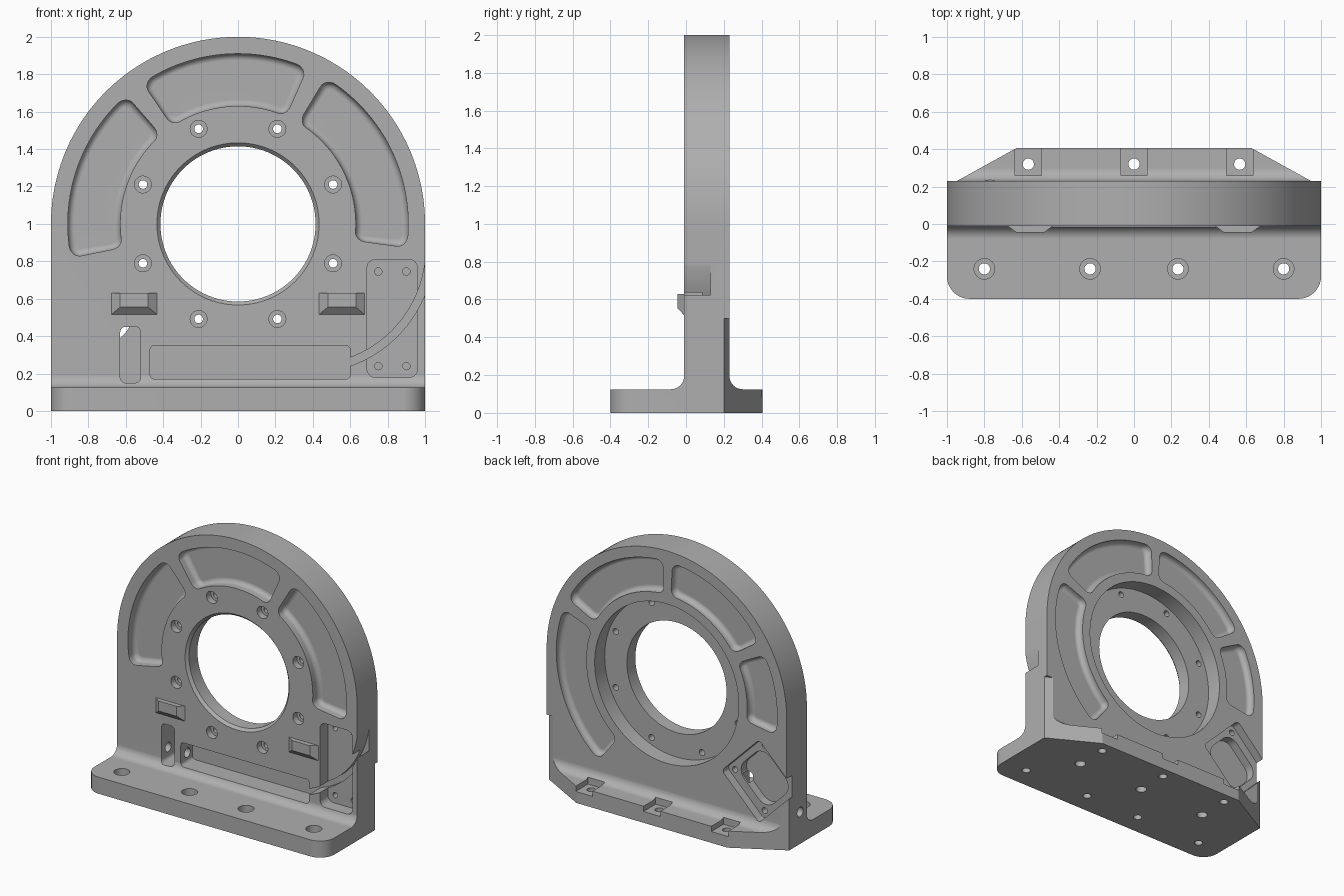
import bpy, bmesh
from math import sin, cos, pi, radians
from mathutils import Vector

default = bpy.data.objects.get("Cube")
if default:
    bpy.data.objects.remove(default, do_unlink=True)

metal = bpy.data.materials.new("machined_grey")
metal.use_nodes = True
GREY = (0.43, 0.43, 0.43, 1)
metal.diffuse_color = GREY
metal.node_tree.nodes["Principled BSDF"].inputs["Base Color"].default_value = GREY

FRONT, BACK, BASE_TOP = -0.01, 0.23, 0.125


def loft(name, rings):
    """Closed solid through rings of equal point count."""
    bm = bmesh.new()
    loops = [[bm.verts.new(p) for p in ring] for ring in rings]
    for a, b in zip(loops, loops[1:]):
        for i in range(len(a)):
            j = (i + 1) % len(a)
            bm.faces.new((a[i], a[j], b[j], b[i]))
    bm.faces.new(loops[0])
    bm.faces.new(loops[-1])
    bmesh.ops.recalc_face_normals(bm, faces=bm.faces)
    mesh = bpy.data.meshes.new(name)
    bm.to_mesh(mesh)
    bm.free()
    mesh.materials.append(metal)
    obj = bpy.data.objects.new(name, mesh)
    bpy.context.collection.objects.link(obj)
    return obj


def prism(name, pts, axis, lo, hi):
    """Extrude a 2D outline along x (pts y,z), y (pts x,z) or z (pts x,y)."""
    place = {"x": lambda p, t: (t, p[0], p[1]),
             "y": lambda p, t: (p[0], t, p[1]),
             "z": lambda p, t: (p[0], p[1], t)}[axis]
    return loft(name, [[place(p, t) for p in pts] for t in (lo, hi)])


def arc(cx, cy, r, a0, a1, n):
    return [(cx + r * cos(radians(a0 + (a1 - a0) * i / n)),
             cy + r * sin(radians(a0 + (a1 - a0) * i / n))) for i in range(n + 1)]


def circle(cx, cy, r, n=32):
    return arc(cx, cy, r, 0, 360, n)[:-1]


def rounded_rect(cx, cy, w, h, r, turn=0):
    pts = []
    for k, (sx, sy) in enumerate([(1, 1), (-1, 1), (-1, -1), (1, -1)]):
        pts += arc(sx * (w / 2 - r), sy * (h / 2 - r), r, 90 * k, 90 * k + 90, 6)
    c, s = cos(radians(turn)), sin(radians(turn))
    return [(cx + c * x - s * y, cy + s * x + c * y) for x, y in pts]


def rect(x0, x1, y0, y1):
    return [(x0, y0), (x1, y0), (x1, y1), (x0, y1)]


def combine(target, tool, operation="DIFFERENCE"):
    mod = target.modifiers.new("cut", "BOOLEAN")
    mod.operation, mod.solver, mod.object = operation, "EXACT", tool
    bpy.context.view_layer.objects.active = target
    bpy.ops.object.modifier_apply(modifier=mod.name)
    bpy.data.objects.remove(tool, do_unlink=True)


def cut(pts, axis, lo, hi):
    combine(body, prism("cutter", pts, axis, lo, hi))


def sector_ring(r0, r1, a0, a1, inset, y):
    """Rounded ring sector: a rounded rectangle bent around the bore axis."""
    mid = (r0 + r1) / 2
    length = radians(a1 - a0) * mid
    flat = rounded_rect(0, 0, length - 2 * inset, r1 - r0 - 2 * inset, 0.055 - inset)
    ring = []
    for i, p in enumerate(flat):
        q = Vector(flat[(i + 1) % len(flat)])
        p = Vector(p)
        steps = 28 if (q - p).length > 0.3 else 1
        ring += [p.lerp(q, k / steps) for k in range(steps)]
    centre = radians(a0 + a1) / 2
    return [((mid + v) * cos(centre + u / mid), y, 1 + (mid + v) * sin(centre + u / mid))
            for u, v in ring]


def sector_pocket(r0, r1, a0, a1, face, depth, inward):
    """Weight-saving pocket with a filleted floor."""
    f = 0.035
    rings = [sector_ring(r0, r1, a0, a1, 0, face - 0.05 * inward)]
    for k in range(6):
        t = k / 5 * pi / 2
        rings.append(sector_ring(r0, r1, a0, a1, f * (1 - cos(t)),
                                 face + inward * (depth - f + f * sin(t))))
    combine(body, loft("cutter", rings))


# Upright and foot: one filleted cross-section, trimmed to the arch
section = [(-0.4, 0), (0.405, 0), (0.405, BASE_TOP)]
section += arc(BACK + 0.07, BASE_TOP + 0.07, 0.07, 270, 180, 8)
section += [(BACK, 2.2), (FRONT, 2.2)]
section += arc(FRONT - 0.07, BASE_TOP + 0.07, 0.07, 0, -90, 8)
section += [(-0.4, BASE_TOP)]
body = prism("bearing_bracket", section, "x", -1.2, 1.2)
arch = [(-1, -0.2), (1, -0.2)] + arc(0, 1, 1, 0, 180, 96)
combine(body, prism("arch_trim", arch, "y", -1, 1), "INTERSECT")

# Foot corners: rounded in front, slanted behind
for s in (-1, 1):
    corner = arc(0.88, -0.28, 0.12, 0, -90, 10) + [(0.88, -0.6), (1.2, -0.6), (1.2, -0.28)]
    cut([(s * x, y) for x, y in corner], "z", -0.1, 0.3)
    slant = [(0.63, 0.405), (1.05, 0.173), (1.2, 0.173), (1.2, 0.6), (0.63, 0.6)]
    cut([(s * x, y) for x, y in slant], "z", -0.1, 0.5)

# Main bore with front chamfer and rear bearing seat
bore = [(-0.06, 0.48), (FRONT + 0.02, 0.415), (0.4, 0.415)]
combine(body, loft("cutter", [[(x, y, z) for x, z in circle(0, 1, r, 96)] for y, r in bore]))
cut(circle(0, 1, 0.6, 96), "y", 0.11, 0.4)

# Weight-saving pockets
for a0, a1 in [(-8, 59), (66, 124), (131, 191.5)]:
    sector_pocket(0.63, 0.91, a0, a1, FRONT, 0.075, 1)
for a0, a1 in [(-52, 21), (27, 88), (93, 146), (152, 189)]:
    sector_pocket(0.67, 0.92, a0, a1, BACK, 0.05, -1)

# Counterbored bolt circle
for k in range(8):
    a = radians(22.5 + 45 * k)
    x, z = 0.55 * cos(a), 1 + 0.55 * sin(a)
    cut(circle(x, z, 0.045), "y", -0.1, 0.04)
    cut(circle(x, z, 0.023, 20), "y", -0.1, 0.3)

# Foot bolt holes, rear seats and dowel holes underneath
for x in (-0.8, -0.235, 0.235, 0.8):
    cut(circle(x, -0.24, 0.055), "z", 0.07, 0.3)
    cut(circle(x, -0.24, 0.03), "z", -0.1, 0.3)
for x in (-0.565, 0, 0.565):
    cut(rect(x - 0.07, x + 0.07, 0.26, 0.5), "z", 0.085, 0.3)
    cut(circle(x, 0.32, 0.03), "z", -0.1, 0.3)
    cut(circle(x, 0.08, 0.038), "z", -0.1, 0.09)

# Front electronics pockets and slot
cut(rounded_rect(0.825, 0.495, 0.27, 0.63, 0.045), "y", -0.1, 0.085)
cut(rounded_rect(0.065, 0.26, 1.07, 0.18, 0.025), "y", -0.1, 0.13)
cut(rounded_rect(-0.575, 0.3, 0.11, 0.3, 0.03), "y", -0.1, 0.15)
for x in (0.75, 0.9):
    for z in (0.24, 0.745):
        cut(circle(x, z, 0.02, 16), "y", 0.0, 0.15)

# Curved cable groove leaving through the side
groove = arc(0.38, 0.87, 0.667, -72, 0, 24) + arc(0.38, 0.87, 0.625, 0, -72, 24)
cut(groove, "y", -0.1, 0.13)

# Tilted connector recess on the rear, with opening and screw holes
cx, cz = -0.77, 0.47
cut(rounded_rect(cx, cz, 0.44, 0.44, 0.03, 45), "y", 0.165, 0.5)
cut(rounded_rect(cx, cz, 0.35, 0.31, 0.09, 45), "y", 0.1, 0.5)
for k in range(4):
    a = k * pi / 2
    x, z = cx + 0.245 * cos(a), cz + 0.245 * sin(a)
    if x > -0.97:
        cut(circle(x, z, 0.022, 16), "y", 0.09, 0.3)

# Cable hole from the side through slot and long pocket
cut(circle(0.07, 0.24, 0.035), "x", -1.1, -0.42)

# Smooth the curved walls, keep machined edges crisp
bpy.ops.object.select_all(action="DESELECT")
body.select_set(True)
bpy.context.view_layer.objects.active = body
bpy.ops.object.shade_smooth_by_angle(angle=radians(28))
weighted = body.modifiers.new("flat_face_normals", "WEIGHTED_NORMAL")
weighted.keep_sharp = True

# Wedge-shaped clips on the front
for side, s in (("left", 1), ("right", -1)):
    root = rect(0.42, 0.69, 0.505, 0.63)
    tip = rect(0.48, 0.63, 0.555, 0.63)
    loft("clip_" + side, [[(s * x, y, z) for x, z in ring]
                          for ring, y in ((root, 0.0), (tip, -0.045))])
